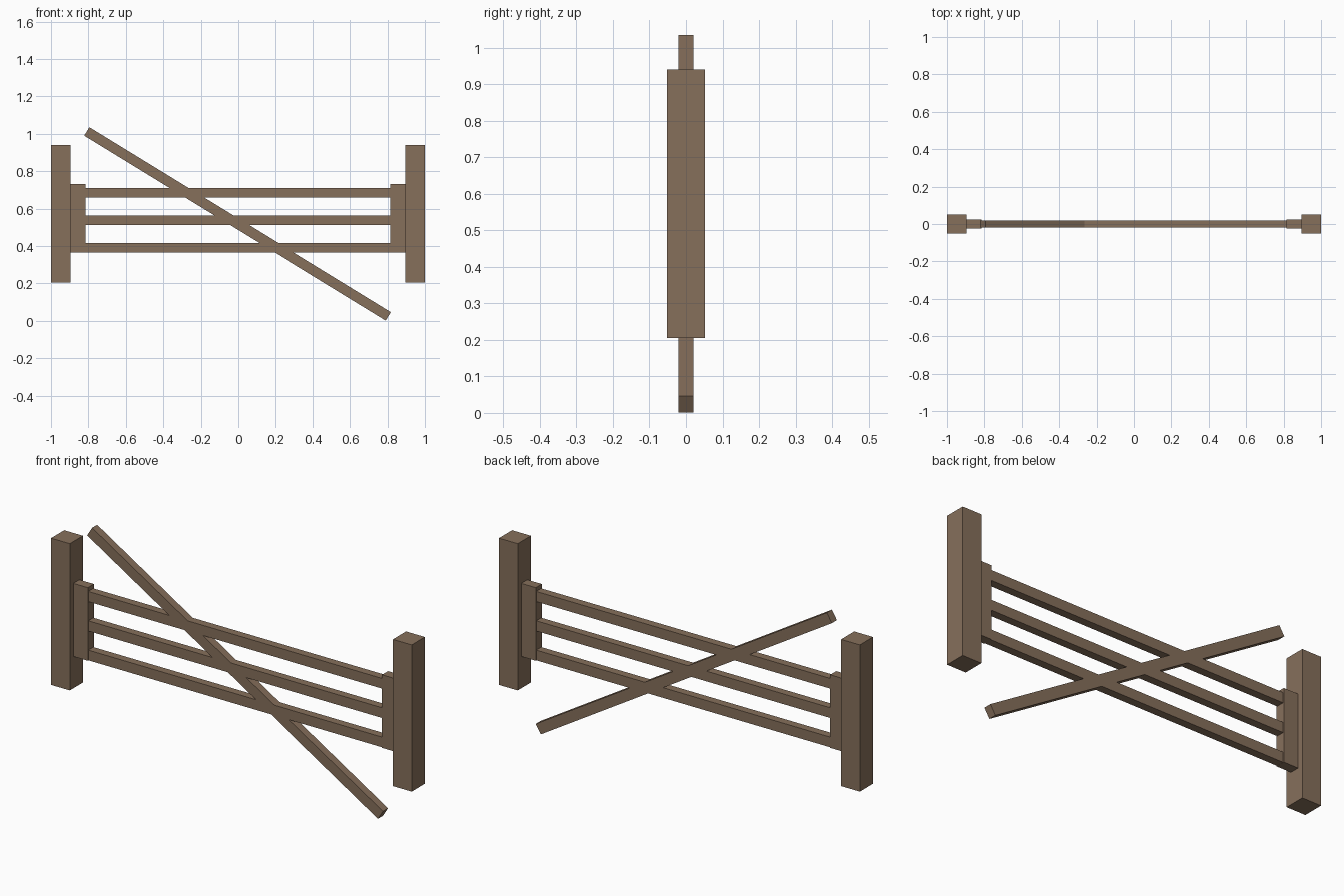
import bpy
import bmesh
from math import radians
from mathutils import Matrix

if "Cube" in bpy.data.objects:
    bpy.data.objects.remove(bpy.data.objects["Cube"])

wood = bpy.data.materials.new("weathered_wood")
wood.diffuse_color = (0.24, 0.16, 0.105, 1)
wood.use_nodes = True
wood.node_tree.nodes["Principled BSDF"].inputs["Base Color"].default_value = wood.diffuse_color


def beam(name, center, size, tilt=0):
    """Box beam, optionally tilted about the y axis."""
    bm = bmesh.new()
    bmesh.ops.create_cube(bm, size=1, matrix=Matrix.Diagonal((*size, 1)))
    mesh = bpy.data.meshes.new(name)
    bm.to_mesh(mesh)
    bm.free()
    mesh.materials.append(wood)
    obj = bpy.data.objects.new(name, mesh)
    obj.location = center
    obj.rotation_euler.y = tilt
    bpy.context.collection.objects.link(obj)
    return obj


# Posts and gate stiles on both sides
for side, s in (("left", -1), ("right", 1)):
    beam(f"{side}_post", (s * 0.948, 0, 0.573), (0.104, 0.104, 0.735))
    beam(f"{side}_stile", (s * 0.857, 0, 0.548), (0.082, 0.048, 0.366))

# Horizontal rails between the stiles
for name, z in (("lower", 0.391), ("middle", 0.538), ("upper", 0.685)):
    beam(f"{name}_rail", (0, 0, z), (1.64, 0.04, 0.051))

# Long diagonal brace, flush with the rails
beam("diagonal_brace", (-0.002, 0, 0.518), (1.892, 0.04, 0.053), radians(31.5))
